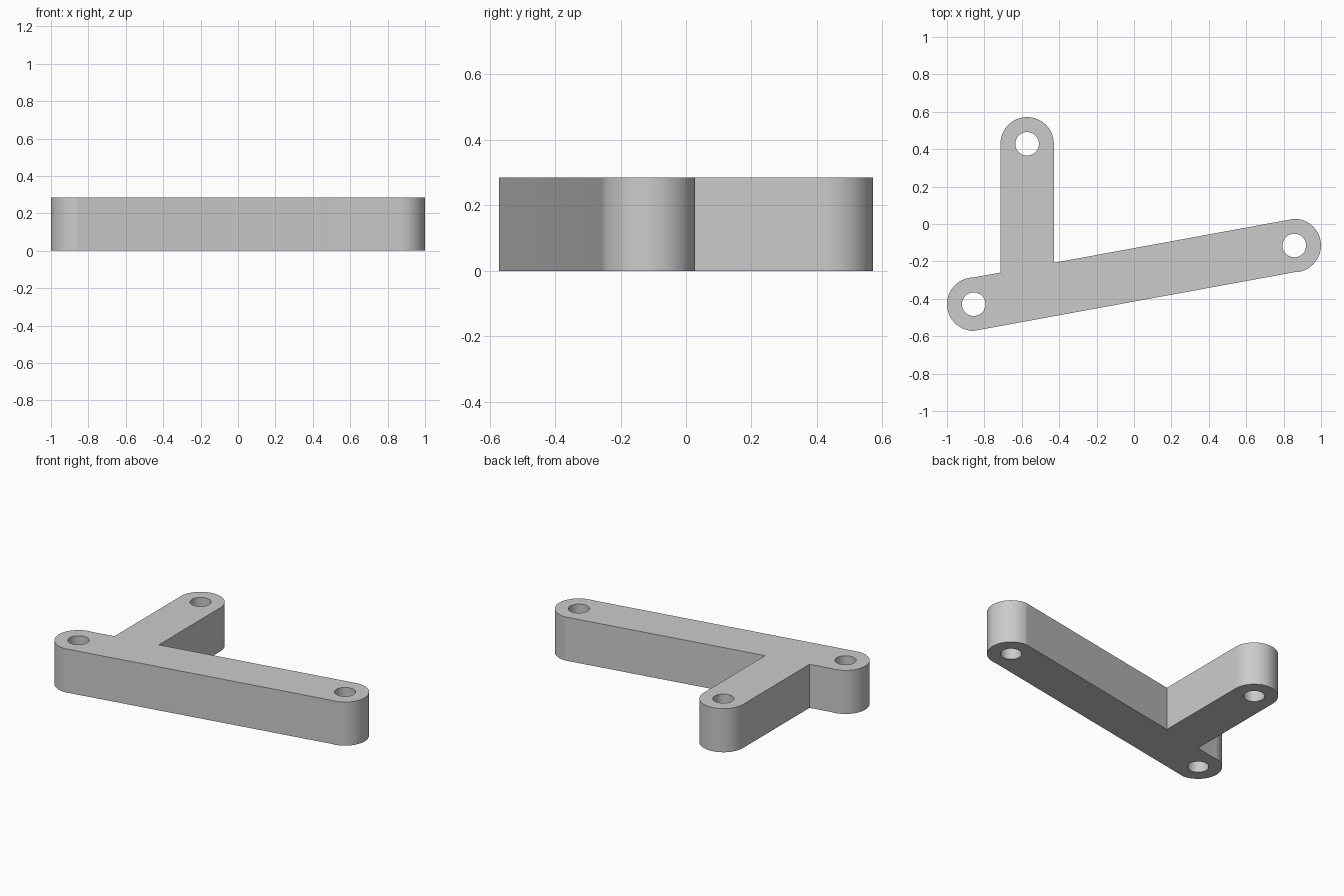
import bpy
import bmesh
from math import cos, sin, pi, radians

cube = bpy.data.objects.get("Cube")
if cube:
    bpy.data.objects.remove(cube, do_unlink=True)

R = 1 / 7            # half width of each arm
HOLE = 0.063         # bolt hole radius
HEIGHT = 2 / 7
LEFT_END = (-0.857, -0.4286)
RIGHT_END = (0.857, -0.115)
ARM_END = (-0.5714, 0.4286)


def arc(centre, radius, start, sweep, steps):
    """Points along an arc, angles in degrees."""
    angles = [radians(start + sweep * i / steps) for i in range(steps + 1)]
    return [(centre[0] + radius * cos(a), centre[1] + radius * sin(a)) for a in angles]


def bar_top(x):
    """Point on the back edge of the slanted bar."""
    slope = (RIGHT_END[1] - LEFT_END[1]) / (RIGHT_END[0] - LEFT_END[0])
    return (x, LEFT_END[1] + R + slope * (x - LEFT_END[0]))


# Outline: rounded bar end, inner corner, upright arm, outer corner, other bar end
outline = arc(RIGHT_END, R, -90, 180, 32)
outline.append(bar_top(ARM_END[0] + R))
outline += arc(ARM_END, R, 0, 180, 32)
outline.append(bar_top(ARM_END[0] - R))
outline += arc(LEFT_END, R, 90, 180, 32)

# Bolt holes, one at each rounded end
loops = [outline]
for end in (LEFT_END, RIGHT_END, ARM_END):
    loops.append(arc(end, HOLE, 0, 360, 64)[:-1])

# Fill the profile and extrude it to a plate
bm = bmesh.new()
for points in loops:
    verts = [bm.verts.new((x, y, 0)) for x, y in points]
    for i, v in enumerate(verts):
        bm.edges.new((verts[i - 1], v))
bmesh.ops.triangle_fill(bm, use_beauty=True, edges=bm.edges[:], normal=(0, 0, 1))
result = bmesh.ops.extrude_face_region(bm, geom=bm.faces[:], use_keep_orig=True)
top = [g for g in result["geom"] if isinstance(g, bmesh.types.BMVert)]
bmesh.ops.translate(bm, vec=(0, 0, HEIGHT), verts=top)
bmesh.ops.recalc_face_normals(bm, faces=bm.faces[:])

mesh = bpy.data.meshes.new("bracket")
bm.to_mesh(mesh)
bm.free()
bracket = bpy.data.objects.new("bracket", mesh)
bpy.context.collection.objects.link(bracket)

# Plain grey finish
grey = bpy.data.materials.new("light grey")
grey.use_nodes = True
colour = (0.6, 0.6, 0.6, 1)
grey.diffuse_color = colour
grey.node_tree.nodes["Principled BSDF"].inputs["Base Color"].default_value = colour
mesh.materials.append(grey)

# Smooth rounds, crisp rims and corners
bpy.ops.object.select_all(action="DESELECT")
bracket.select_set(True)
bpy.context.view_layer.objects.active = bracket
bpy.ops.object.shade_smooth_by_angle(angle=radians(8))
